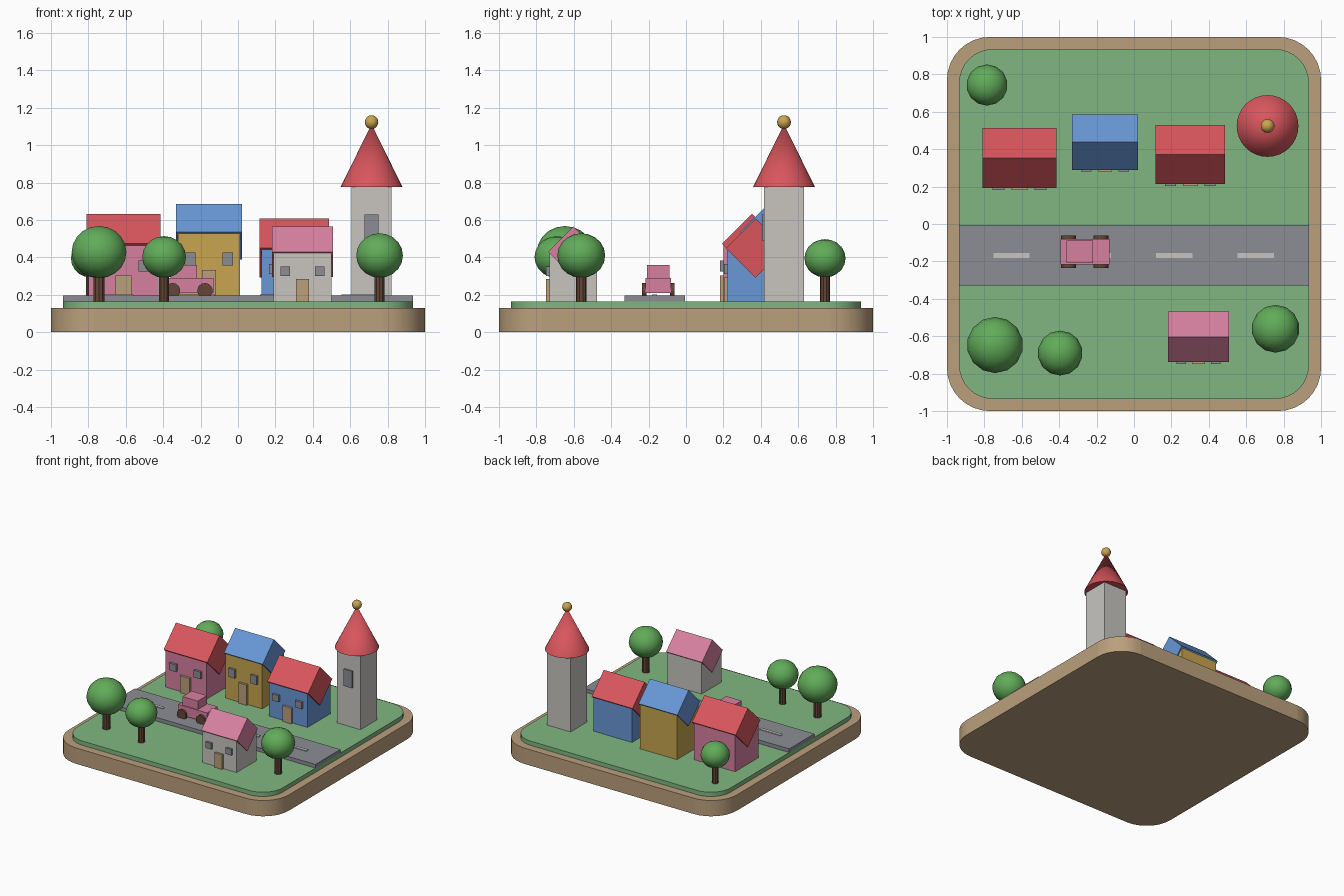
import bpy, math
from mathutils import Matrix

cube = bpy.data.objects.get("Cube")
if cube:
    bpy.data.objects.remove(cube, do_unlink=True)


def material(name, rgb):
    m = bpy.data.materials.new(name)
    m.use_nodes = True
    m.diffuse_color = (*rgb, 1)
    m.node_tree.nodes["Principled BSDF"].inputs["Base Color"].default_value = (*rgb, 1)
    return m


TAN = material("tan_wood", (0.50, 0.35, 0.205))
GRASS = material("grass_green", (0.22, 0.47, 0.22))
GREY = material("road_grey", (0.26, 0.27, 0.30))
RED = material("roof_red", (0.69, 0.093, 0.109))
BLUE = material("sky_blue", (0.138, 0.31, 0.68))
GOLD = material("gold", (0.58, 0.376, 0.08))
PINK = material("pink", (0.68, 0.216, 0.352))
WHITE = material("off_white", (0.58, 0.56, 0.53))
LEAF = material("leaf_green", (0.12, 0.41, 0.10))
BROWN = material("dark_brown", (0.127, 0.061, 0.038))
GROUND, ROAD = 0.165, 0.195


def finish(name, mat, smooth=False):
    ob = bpy.context.object
    ob.name = ob.data.name = name
    ob.data.materials.append(mat)
    if smooth:
        bpy.ops.object.shade_smooth_by_angle(angle=math.radians(35))
    return ob


def box(name, mat, x, y, z):
    """Box from (min, max) pairs."""
    bpy.ops.mesh.primitive_cube_add(size=1)
    ob = finish(name, mat)
    mid = [(a + b) / 2 for a, b in (x, y, z)]
    size = [b - a for a, b in (x, y, z)]
    ob.data.transform(Matrix.Translation(mid) @ Matrix.Diagonal((*size, 1)))
    return ob


def around(c, size):
    return c - size / 2, c + size / 2


def rounded_slab(name, mat, half, radius, z):
    """Square slab with rounded vertical corners."""
    ob = box(name, mat, (-half, half), (-half, half), z)
    weights = ob.data.attributes.new("bevel_weight_edge", "FLOAT", "EDGE")
    for e in ob.data.edges:
        a, b = (ob.data.vertices[i].co for i in e.vertices)
        weights.data[e.index].value = float(abs(a.z - b.z) > 0.01)
    bevel = ob.modifiers.new("round_corners", "BEVEL")
    bevel.limit_method, bevel.width, bevel.segments = "WEIGHT", radius, 8
    bpy.ops.object.shade_smooth_by_angle(angle=math.radians(35))


def rod(name, mat, loc, r, depth, sides, rot=(0, 0, 0), smooth=True):
    bpy.ops.mesh.primitive_cylinder_add(vertices=sides, radius=r, depth=depth,
                                        location=loc, rotation=rot)
    return finish(name, mat, smooth)


def ball(name, mat, loc, r, squash=1):
    bpy.ops.mesh.primitive_uv_sphere_add(segments=14, ring_count=10, radius=r, location=loc)
    bpy.context.object.scale.z = squash
    return finish(name, mat, True)


def house(name, wall, roof, x, y, w, half, eave):
    """Box walls with a square prism, turned on edge, as the roof."""
    h = eave - GROUND
    depth = half * 0.945
    box(name + "_walls", wall, around(x, w), (y - depth, y + depth), (GROUND, eave))
    prism = rod(name + "_roof", roof, (x, y, eave), half, w * 1.06, 4,
                (0, math.pi / 2, 0), False)
    front = (y - half - 0.01, y - depth + 0.01)
    box(name + "_door", TAN, around(x, w * 0.23), front, (GROUND, GROUND + h * 0.45))
    for side, s in (("left", 1), ("right", -1)):
        box(f"{name}_window_{side}", GREY, around(x + s * w * 0.3, w * 0.17), front,
            around(GROUND + h * 0.61, h * 0.19))


def tree(name, x, y, z, r):
    rod(name + "_trunk", BROWN, (x, y, (GROUND + z) / 2), 0.018 + r * 0.08, z - GROUND, 10)
    ball(name + "_crown", LEAF, (x, y, z), r, 0.93)


# Ground
rounded_slab("wooden_base", TAN, 1.0, 0.23, (0, 0.13))
rounded_slab("lawn", GRASS, 0.935, 0.18, (0.13, GROUND))
box("road", GREY, (-0.935, 0.935), (-0.33, -0.005), (GROUND, ROAD))
for i in range(4):
    box(f"road_dash_{i + 1}", WHITE, around(-0.655 + i * 0.435, 0.195),
        around(-0.168, 0.026), (ROAD, ROAD + 0.006))

# Houses
house("red_roof_pink_house", PINK, RED, -0.612, 0.352, 0.374, 0.16, 0.473)
house("blue_roof_gold_house", GOLD, BLUE, -0.155, 0.438, 0.333, 0.148, 0.537)
house("red_roof_blue_house", BLUE, RED, 0.301, 0.372, 0.35, 0.158, 0.45)
house("pink_roof_white_house", WHITE, PINK, 0.345, -0.603, 0.308, 0.135, 0.43)

# Tower
TX, TY = 0.714, 0.524
box("tower_walls", WHITE, around(TX, 0.215), around(TY, 0.215), (GROUND, 0.777))
box("tower_window", GREY, around(TX, 0.075), (TY - 0.118, TY - 0.1), (0.49, 0.63))
bpy.ops.mesh.primitive_cone_add(vertices=32, radius1=0.165, depth=0.335,
                                location=(TX, TY, 0.777 + 0.335 / 2))
finish("tower_roof", RED, True)
ball("tower_finial", GOLD, (TX, TY, 1.123), 0.037)

# Trees
tree("tree_front_right", -0.743, -0.647, 0.428, 0.15)
tree("tree_front_middle", -0.395, -0.69, 0.402, 0.12)
tree("tree_front_left", 0.757, -0.56, 0.41, 0.128)
tree("tree_back_right", -0.786, 0.743, 0.395, 0.11)

# Car
CY = -0.148
box("car_body", PINK, (-0.393, -0.13), around(CY, 0.137), (0.21, 0.29))
box("car_cabin", PINK, (-0.36, -0.22), around(CY, 0.12), (0.29, 0.36))
for end, x in (("rear", -0.35), ("front", -0.177)):
    for side, s in (("left", 1), ("right", -1)):
        rod(f"car_wheel_{end}_{side}", BROWN, (x, CY + s * 0.075, 0.222), 0.041, 0.024, 14,
            (math.pi / 2, 0, 0))
